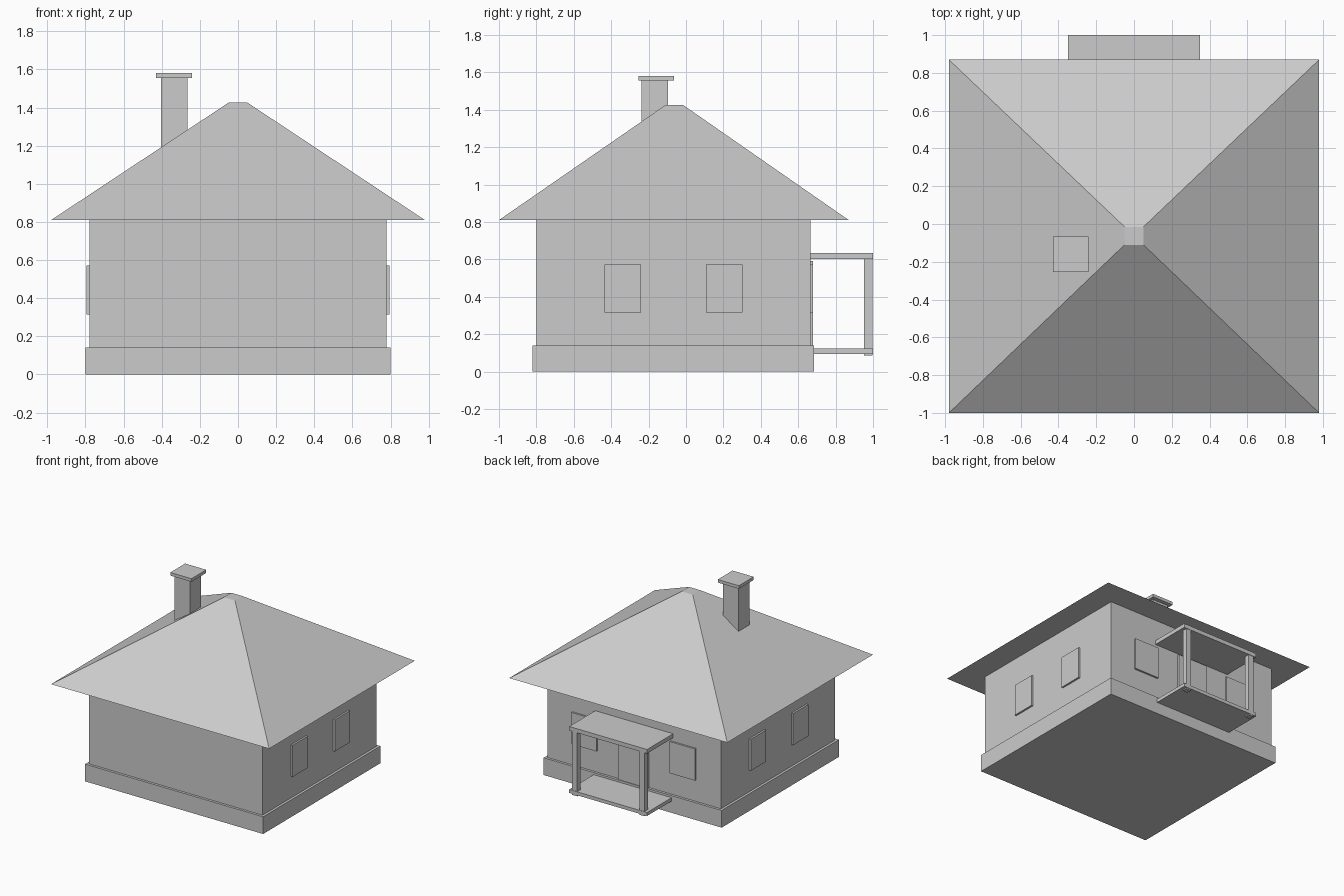
import bpy
import bmesh

cube = bpy.data.objects.get("Cube")
if cube:
    bpy.data.objects.remove(cube, do_unlink=True)

grey = bpy.data.materials.new("plain_grey")
grey.use_nodes = True
colour = (0.6, 0.6, 0.6, 1)
grey.diffuse_color = colour
grey.node_tree.nodes["Principled BSDF"].inputs["Base Color"].default_value = colour


def block(name, xs, ys, zs, top=None):
    """Box between ranges; top = (xs, ys) tapers the upper face."""
    bm = bmesh.new()
    bmesh.ops.create_cube(bm, size=1)
    for v in bm.verts:
        hi = v.co.z > 0
        rx, ry = top if top and hi else (xs, ys)
        v.co = (rx[v.co.x > 0], ry[v.co.y > 0], zs[hi])
    mesh = bpy.data.meshes.new(name)
    bm.to_mesh(mesh)
    bm.free()
    mesh.materials.append(grey)
    obj = bpy.data.objects.new(name, mesh)
    bpy.context.collection.objects.link(obj)
    return obj


def mirrored(r, side):
    return tuple(sorted(side * v for v in r))


# House body
block("foundation", (-0.8, 0.8), (-0.82, 0.685), (0, 0.14))
block("walls", (-0.78, 0.78), (-0.8, 0.665), (0.14, 0.81))
block("hip_roof", (-0.98, 0.98), (-1, 0.87), (0.81, 1.425),
      top=((-0.05, 0.05), (-0.11, -0.015)))

# Chimney
block("chimney", (-0.405, -0.265), (-0.237, -0.097), (1.0, 1.555))
block("chimney_cap", (-0.43, -0.24), (-0.255, -0.065), (1.555, 1.58))

# Windows, door and porch posts
window_z = (0.315, 0.572)
for side, label in ((1, "left"), (-1, "right")):
    for y, place in ((-0.435, "front"), (0.108, "rear")):
        block(f"{label}_{place}_window", mirrored((0.77, 0.795), side),
              (y, y + 0.195), window_z)
    block(f"back_{label}_window", mirrored((0.33, 0.555), side),
          (0.655, 0.68), window_z)
    block(f"porch_{label}_post", mirrored((0.28, 0.325), side),
          (0.953, 0.997), (0.085, 0.605))
block("back_door", (-0.135, 0.135), (0.655, 0.68), (0.14, 0.59))

# Porch slabs
block("porch_floor", (-0.35, 0.35), (0.67, 1), (0.095, 0.123))
block("porch_roof", (-0.35, 0.35), (0.66, 1), (0.602, 0.635))
